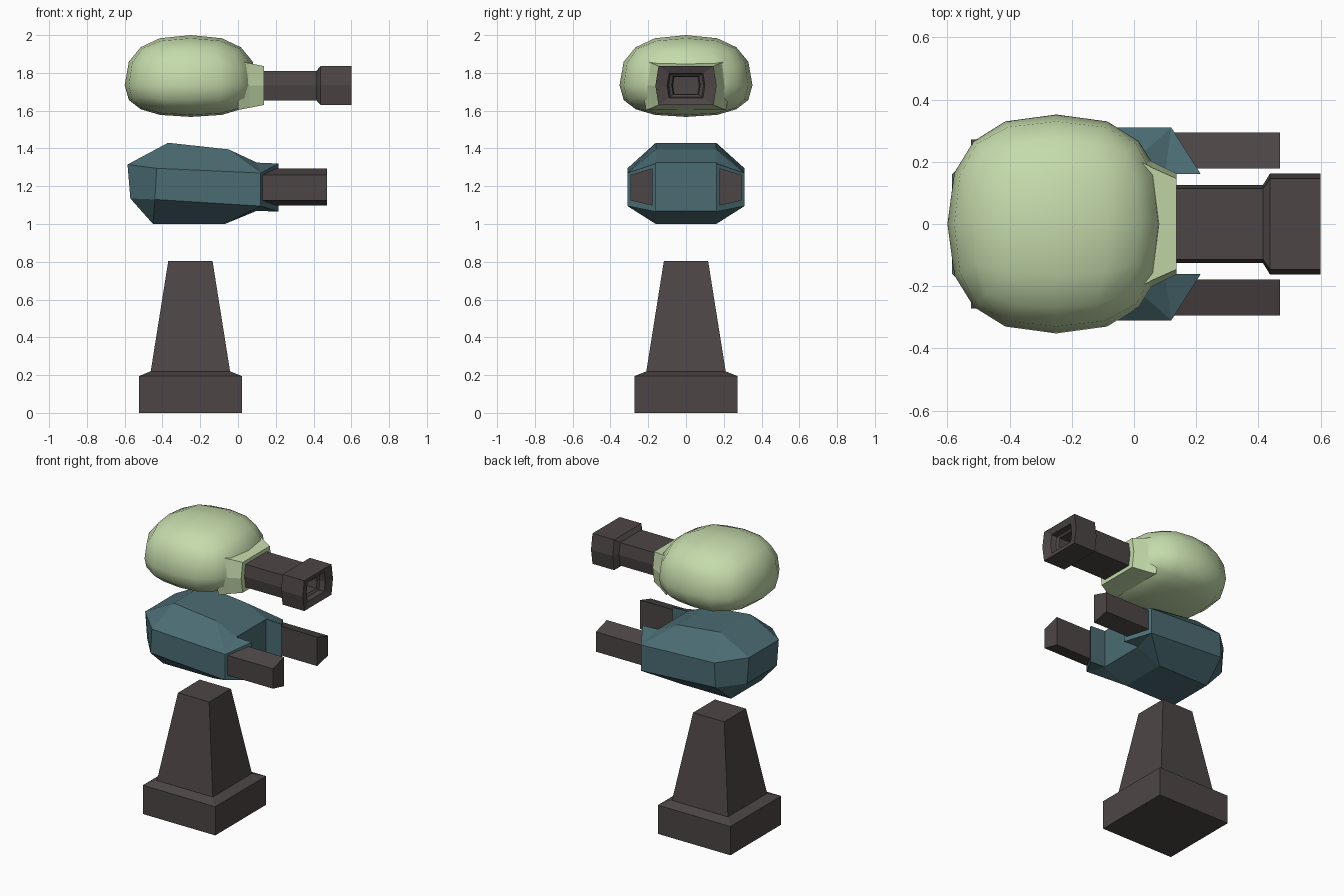
import bpy, bmesh
from mathutils import Vector

if "Cube" in bpy.data.objects:
    bpy.data.objects.remove(bpy.data.objects["Cube"])


def material(name, rgb):
    m = bpy.data.materials.new(name)
    m.diffuse_color = (*rgb, 1)
    m.use_nodes = True
    m.node_tree.nodes["Principled BSDF"].inputs["Base Color"].default_value = m.diffuse_color
    return m


BROWN = material("dark_brown", (0.075, 0.06, 0.06))
TEAL = material("teal", (0.07, 0.15, 0.17))
GREEN = material("pale_green", (0.56, 0.71, 0.41))


def finish(name, bm, mat, smooth=False):
    bmesh.ops.recalc_face_normals(bm, faces=bm.faces)
    mesh = bpy.data.meshes.new(name)
    bm.to_mesh(mesh)
    bm.free()
    mesh.materials.append(mat)
    for p in mesh.polygons:
        p.use_smooth = smooth
    ob = bpy.data.objects.new(name, mesh)
    bpy.context.collection.objects.link(ob)
    return ob


def loft(name, rings, mat):
    """Skin a list of equal-length point rings and cap both ends."""
    bm = bmesh.new()
    loops = [[bm.verts.new(p) for p in ring] for ring in rings]
    n = len(loops[0])
    for a, b in zip(loops, loops[1:]):
        for i in range(n):
            j = (i + 1) % n
            bm.faces.new((a[i], a[j], b[j], b[i]))
    bm.faces.new(loops[0])
    bm.faces.new(loops[-1])
    return finish(name, bm, mat)


# Pedestal: square plinth with tapered column
CX = -0.252


def square(h, z):
    return [(CX + sx * h, sy * h, z) for sx, sy in ((-1, -1), (1, -1), (1, 1), (-1, 1))]


loft("pedestal", [square(0.272, 0), square(0.272, 0.195), square(0.21, 0.22),
                  square(0.117, 0.805)], BROWN)

# Middle turret housing: named half points, mirrored across y
P = {
    "rt": (-0.585, 0.16, 1.315), "rb": (-0.57, 0.16, 1.135),
    "t1": (-0.37, 0.16, 1.43), "u1": (-0.43, 0.31, 1.295),
    "l1": (-0.44, 0.31, 1.13), "b1": (-0.45, 0.16, 1.0),
    "t2": (-0.05, 0.16, 1.395), "u2": (0.12, 0.31, 1.27),
    "l2": (0.12, 0.31, 1.095), "b2": (-0.07, 0.16, 1.0),
    "t3": (0.10, 0.16, 1.325), "b3": (0.10, 0.16, 1.07),
    "tu": (0.215, 0.16, 1.32), "tl": (0.215, 0.16, 1.065),
}
SIDE = ["rt t1 u1", "rt u1 l1 rb", "rb l1 b1", "t1 t2 u2 u1", "u1 u2 l2 l1",
        "l1 l2 b2 b1", "t2 t3 u2", "t3 tu u2", "u2 tu tl l2", "l2 b3 b2",
        "l2 tl b3", "t3 b3 tl tu"]
CENTRE = ["rt", "t1", "t2", "t3", "b3", "b2", "b1", "rb"]
bm = bmesh.new()
left = {k: bm.verts.new(p) for k, p in P.items()}
right = {k: bm.verts.new((p[0], -p[1], p[2])) for k, p in P.items()}
for f in SIDE:
    for side in (left, right):
        bm.faces.new([side[k] for k in f.split()])
for a, b in zip(CENTRE, CENTRE[1:] + CENTRE[:1]):
    bm.faces.new((left[a], left[b], right[b], right[a]))
finish("turret_housing", bm, TEAL)

# Twin side guns
for label, s in (("left_gun", 1), ("right_gun", -1)):
    sect = ((0.178, 1.098), (0.295, 1.125), (0.295, 1.26), (0.178, 1.295))
    loft(label, [[(x, s * y, z) for y, z in sect] for x in (0.05, 0.47)], BROWN)

# Rounded upper dome: spherized cube with a flatter underside
bm = bmesh.new()
bmesh.ops.create_cube(bm, size=2)
bmesh.ops.subdivide_edges(bm, edges=bm.edges[:], cuts=3, use_grid_fill=True)
for v in bm.verts:
    d = v.co / sum(abs(c) ** 2.5 for c in v.co) ** 0.4
    v.co = Vector((-0.25 + d.x * 0.35, d.y * 0.352,
                   1.735 + d.z * (0.265 if d.z > 0 else 0.168)))
finish("dome", bm, GREEN, smooth=True)


# Hexagonal sections for collar and cannon
def hexagon(x, w, h, zc=1.733):
    return [(x, y * w, zc + z * h) for y, z in
            ((1, 0), (0.9, 1), (-0.9, 1), (-1, 0), (-0.9, -1), (0.9, -1))]


loft("collar", [hexagon(0.0, 0.235, 0.13), hexagon(0.06, 0.2, 0.118),
                hexagon(0.137, 0.162, 0.103)], GREEN)

loft("cannon", [hexagon(0.08, 0.126, 0.078), hexagon(0.415, 0.126, 0.078),
                hexagon(0.437, 0.162, 0.103), hexagon(0.6, 0.162, 0.103),
                hexagon(0.585, 0.1, 0.065), hexagon(0.55, 0.092, 0.06),
                hexagon(0.54, 0.075, 0.047), hexagon(0.47, 0.07, 0.044)], BROWN)
